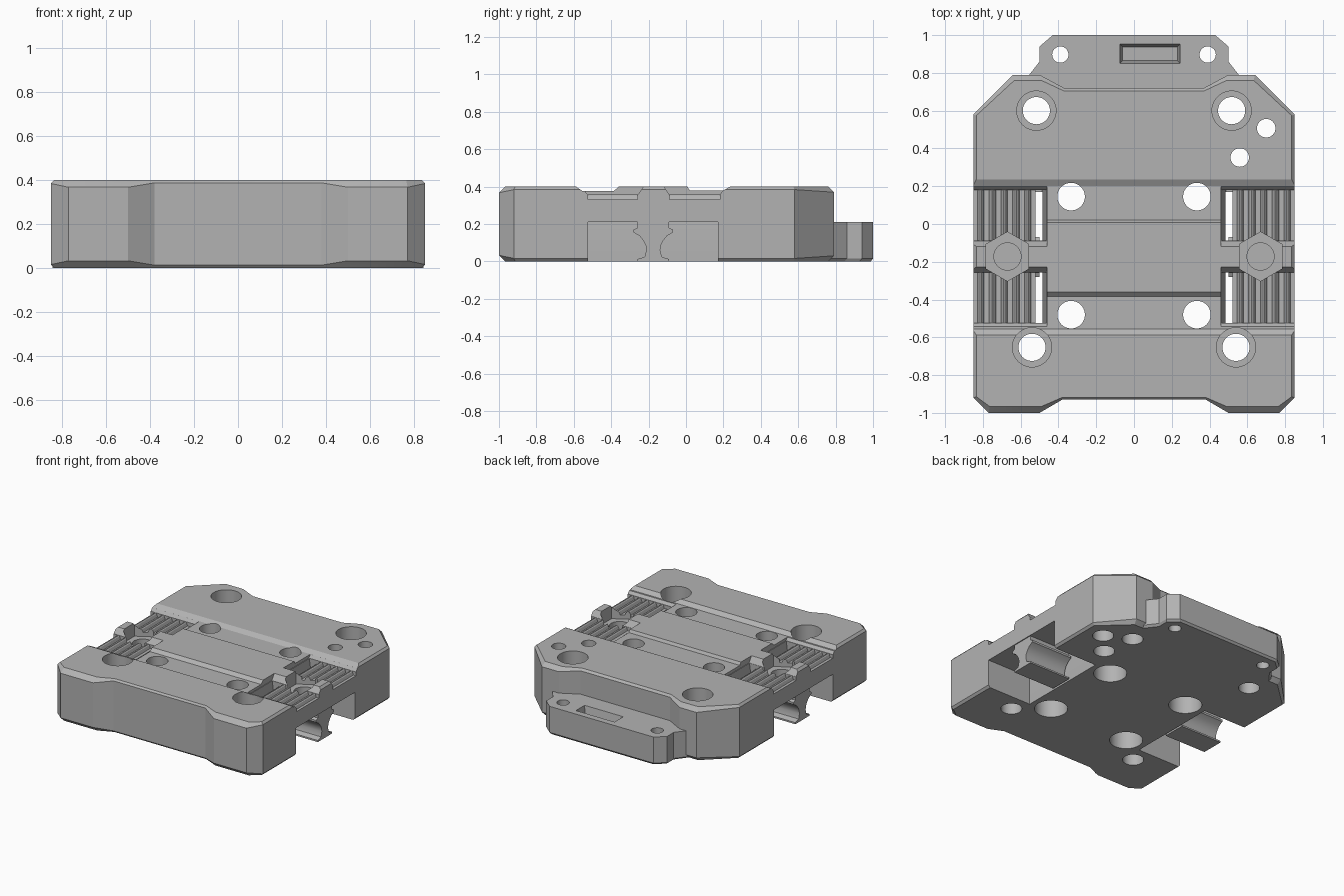
import bpy, bmesh, math

if "Cube" in bpy.data.objects:
    bpy.data.objects.remove(bpy.data.objects["Cube"], do_unlink=True)

grey = bpy.data.materials.new("plain_grey")
grey.use_nodes = True
GREY = (0.45, 0.45, 0.45, 1)
grey.diffuse_color = GREY
grey.node_tree.nodes["Principled BSDF"].inputs["Base Color"].default_value = GREY


def loft(name, rings):
    """Closed solid through rings of matching points."""
    bm = bmesh.new()
    rows = [[bm.verts.new(p) for p in ring] for ring in rings]
    n = len(rows[0])
    for a, b in zip(rows, rows[1:]):
        for i in range(n):
            j = (i + 1) % n
            bm.faces.new((a[i], a[j], b[j], b[i]))
    bm.faces.new(rows[0][::-1])
    bm.faces.new(rows[-1])
    bmesh.ops.recalc_face_normals(bm, faces=bm.faces)
    mesh = bpy.data.meshes.new(name)
    bm.to_mesh(mesh)
    bm.free()
    mesh.materials.append(grey)
    ob = bpy.data.objects.new(name, mesh)
    bpy.context.collection.objects.link(ob)
    return ob


def along_x(name, profile, x0, x1):
    return loft(name, [[(x, y, z) for y, z in profile] for x in (x0, x1)])


def along_y(name, profile, y0, y1):
    return loft(name, [[(x, y, z) for x, z in profile] for y in (y0, y1)])


def along_z(name, outline, z0, z1):
    return loft(name, [[(x, y, z) for x, y in outline] for z in (z0, z1)])


def circle(x, y, r, n=40, turn=0.0):
    return [(x + r * math.cos(turn + math.tau * i / n),
             y + r * math.sin(turn + math.tau * i / n)) for i in range(n)]


def rect(a0, a1, b0, b1):
    return [(a0, b0), (a1, b0), (a1, b1), (a0, b1)]


def cut(target, cutter):
    mod = target.modifiers.new("cut", "BOOLEAN")
    mod.operation, mod.solver, mod.object = "DIFFERENCE", "EXACT", cutter
    bpy.context.view_layer.objects.active = target
    bpy.ops.object.modifier_apply(modifier=mod.name)
    bpy.data.objects.remove(cutter, do_unlink=True)


def mirrored(half):
    """Add the -x half to an outline running front to back on +x."""
    return half + [(-p[0], *p[1:]) for p in reversed(half)]


def hole(target, x, y, r, z0=-0.1, z1=0.6):
    cut(target, along_z("hole_cutter", circle(x, y, r), z0, z1))


# Main plate: x, y, inset in x, inset in y, chamfer height
half = [(0.38, -0.93, 0, 0.012, 0.013), (0.50, -1.0, 0.01, 0.034, 0.033),
        (0.77, -1.0, 0.006, 0.034, 0.033), (0.85, -0.92, 0.015, 0.006, 0.016),
        (0.85, 0.58, 0.015, -0.006, 0.016), (0.64, 0.79, 0.006, -0.03, 0.03),
        (0.50, 0.79, 0.01, -0.03, 0.03), (0.37, 0.72, 0, -0.016, 0.015)]
edge = mirrored(half)
H = 0.4


def inset(z):
    return [(x - math.copysign(dx, x), y + dy, z) for x, y, dx, dy, h in edge]


body = loft("main_plate", [inset(0),
                           [(x, y, h) for x, y, _, _, h in edge],
                           [(x, y, H - h) for x, y, _, _, h in edge],
                           inset(H)])

# Two shallow grooves across the top
for groove in ([(-0.595, 0.405), (-0.555, 0.377), (-0.385, 0.377), (-0.355, 0.405)],
               [(0.004, 0.405), (0.02, 0.38), (0.20, 0.38), (0.245, 0.405)]):
    cut(body, along_x("groove_cutter", groove, -1, 1))

# Ribbed belt beds, with a through slot on their inner side
ribs = []
for i in range(5):
    x = 0.545 + 0.062 * i
    ribs += [(x, 0.33), (x + 0.008, 0.352), (x + 0.018, 0.36),
             (x + 0.028, 0.352), (x + 0.036, 0.33)]
bed = [(0.46, 0.45), (0.46, 0.39), (0.487, 0.19), (0.522, 0.19), (0.522, 0.33)]
bed += ribs + [(0.9, 0.33), (0.9, 0.45)]
slope_front = [(-0.57, 0.41), (-0.525, 0.357), (-0.257, 0.357), (-0.22, 0.41)]
slope_back = [(-0.125, 0.41), (-0.09, 0.357), (0.18, 0.357), (0.225, 0.41)]

for s in (1, -1):
    # Open bay under the side
    cut(body, along_x("bay_cutter", rect(-0.525, 0.17, -0.1, 0.21), s * 0.485, s))
    for y0, y1 in ((-0.523, -0.258), (-0.088, 0.181)):
        cut(body, along_y("bed_cutter", [(s * x, z) for x, z in bed], y0, y1))
    for slope in (slope_front, slope_back):
        cut(body, along_x("slope_cutter", slope, s * 0.46, s))
    # Hexagonal nut pocket and blind bolt hole
    nut = circle(s * 0.67, -0.172, 0.13, 6, math.pi / 2)
    cut(body, along_z("nut_cutter", nut, 0.30, 0.6))
    hole(body, s * 0.67, -0.172, 0.072, 0.24, 0.5)
    # Inner bolt holes, counterbored below
    for y in (0.145, -0.48):
        hole(body, s * 0.333, y, 0.073)
        hole(body, s * 0.333, y, 0.113, -0.1, 0.2)
    # Corner bolt holes, counterbored above
    for x, y in ((0.517, 0.6), (0.54, -0.653)):
        hole(body, s * x, y, 0.072)
        hole(body, s * x, y, 0.104, 0.2, 0.6)

# Two small holes on one side
for x, y in ((0.70, 0.507), (0.56, 0.352)):
    hole(body, x, y, 0.049)
    hole(body, x, y, 0.072, -0.1, 0.2)

# Belt clamps hanging in the bays
clamp_half = [(0.085, 0), (0.085, 0.012), (0.046, 0.024), (0.037, 0.06), (0.04, 0.085),
              (0.052, 0.11), (0.072, 0.135), (0.105, 0.155), (0.105, 0.17),
              (0.085, 0.18), (0.085, 0.215)]
clamp = [(y - 0.175, z) for y, z in mirrored(clamp_half)]
parts = [body]
for side, s in (("left", 1), ("right", -1)):
    parts.append(along_x(side + "_belt_clamp", clamp, s * 0.5, s * 0.843))

# Rear tab with two holes and a slot
tab_half = [(0.37, 0.70), (0.50, 0.77), (0.57, 0.77), (0.50, 0.86), (0.50, 0.94), (0.43, 1.0)]
tab_edge = mirrored(tab_half)
tab = loft("rear_tab", [[(x * 0.98, y - 0.012, 0) for x, y in tab_edge],
                        [(x, y, 0.015) for x, y in tab_edge],
                        [(x, y, 0.21) for x, y in tab_edge]])
for s in (1, -1):
    hole(tab, s * 0.39, 0.897, 0.043)
slot = [[(x, y, z) for x, y in rect(-0.075 + d, 0.245 - d, 0.85 + d, 0.953 - d)]
        for d, z in ((0.015, 0.13), (0, 0.211), (0, 0.3))]
cut(tab, loft("slot_cutter", slot))
parts.append(tab)

# Smooth round walls, keep edges sharp
for ob in parts:
    bpy.ops.object.select_all(action="DESELECT")
    ob.select_set(True)
    bpy.context.view_layer.objects.active = ob
    bpy.ops.object.shade_smooth_by_angle(angle=math.radians(25))
